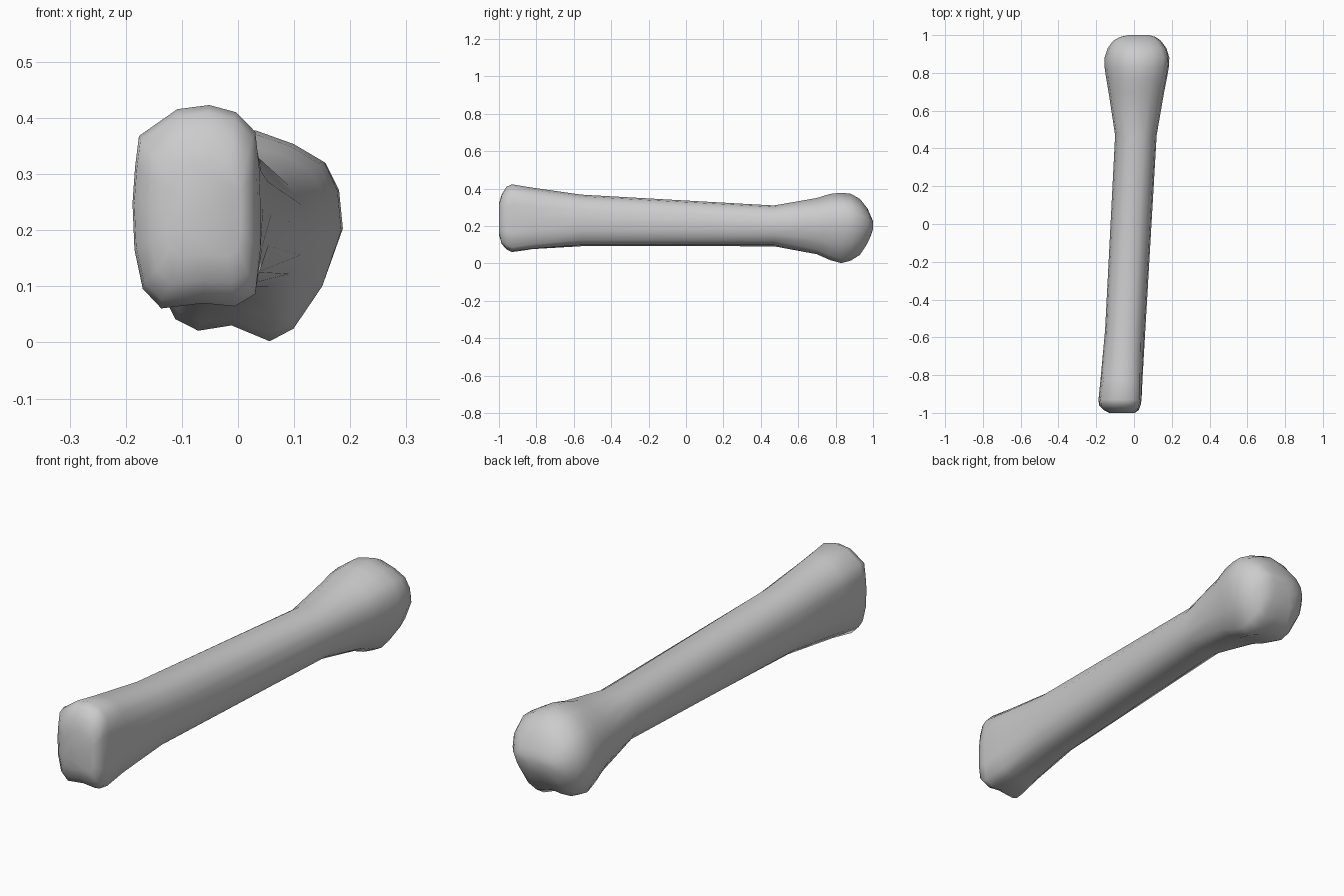
import bpy, bmesh, math

if "Cube" in bpy.data.objects:
    bpy.data.objects.remove(bpy.data.objects["Cube"])

# Cross-sections in a unit box, counter-clockwise from the right side
base = [(1, .05), (.98, .4), (.92, .74), (.62, .93), (.2, 1), (-.3, .96), (-.9, .7), (-.96, .4),
        (-1, .05), (-.97, -.4), (-.84, -.78), (-.55, -.97), (.1, -.92), (.6, -.95), (.92, -.83), (1, -.4)]
head = [(1, .05), (.96, .43), (.82, .7), (.5, .87), (.1, 1), (-.35, .9), (-.72, .65), (-.93, .3),
        (-1, -.1), (-.93, -.45), (-.74, -.79), (-.5, -.9), (-.15, -.85), (.25, -1), (.5, -.88), (.8, -.48)]


def rounded(v):
    return math.copysign(abs(v) ** 0.92, v)


shaft = [(rounded(math.cos(i * math.pi / 8)), rounded(math.sin(i * math.pi / 8))) for i in range(16)]

# Stations along the bone: y, left, right, bottom, top, end section, share of that section
stations = [
    (-1.0, -.13, .005, .15, .32, base, 1),
    (-.985, -.16, .025, .10, .37, base, 1),
    (-.96, -.185, .035, .07, .41, base, 1),
    (-.93, -.188, .04, .055, .423, base, 1),
    (-.82, -.177, .045, .07, .405, base, .75),
    (-.56, -.153, .06, .09, .368, base, .2),
    (.47, -.10, .12, .092, .31, head, 0),
    (.70, -.135, .16, .045, .35, head, .6),
    (.77, -.147, .174, .017, .372, head, .9),
    (.83, -.156, .184, .002, .378, head, 1),
    (.88, -.156, .187, .015, .373, head, 1),
    (.93, -.14, .172, .045, .345, head, .9),
    (.97, -.11, .142, .105, .295, head, .7),
    (.99, -.075, .115, .15, .25, head, .4),
    (1.0, -.03, .08, .185, .225, head, .2),
]

# Long bone lofted through the stations
bm = bmesh.new()
rings = []
for y, x0, x1, z0, z1, end, w in stations:
    ring = []
    for (ex, ez), (sx, sz) in zip(end, shaft):
        u, v = ex * w + sx * (1 - w), ez * w + sz * (1 - w)
        ring.append(bm.verts.new(((x0 + x1) / 2 + u * (x1 - x0) / 2, y,
                                  (z0 + z1) / 2 + v * (z1 - z0) / 2)))
    rings.append(ring)
for a, b in zip(rings, rings[1:]):
    for i in range(16):
        j = (i + 1) % 16
        bm.faces.new((a[i], a[j], b[j], b[i]))
bm.faces.new(rings[0])
bm.faces.new(rings[-1])
bmesh.ops.recalc_face_normals(bm, faces=bm.faces)
for f in bm.faces:
    f.smooth = True

mesh = bpy.data.meshes.new("foot_bone")
bm.to_mesh(mesh)
bm.free()
bone = bpy.data.objects.new("foot_bone", mesh)
bpy.context.collection.objects.link(bone)
